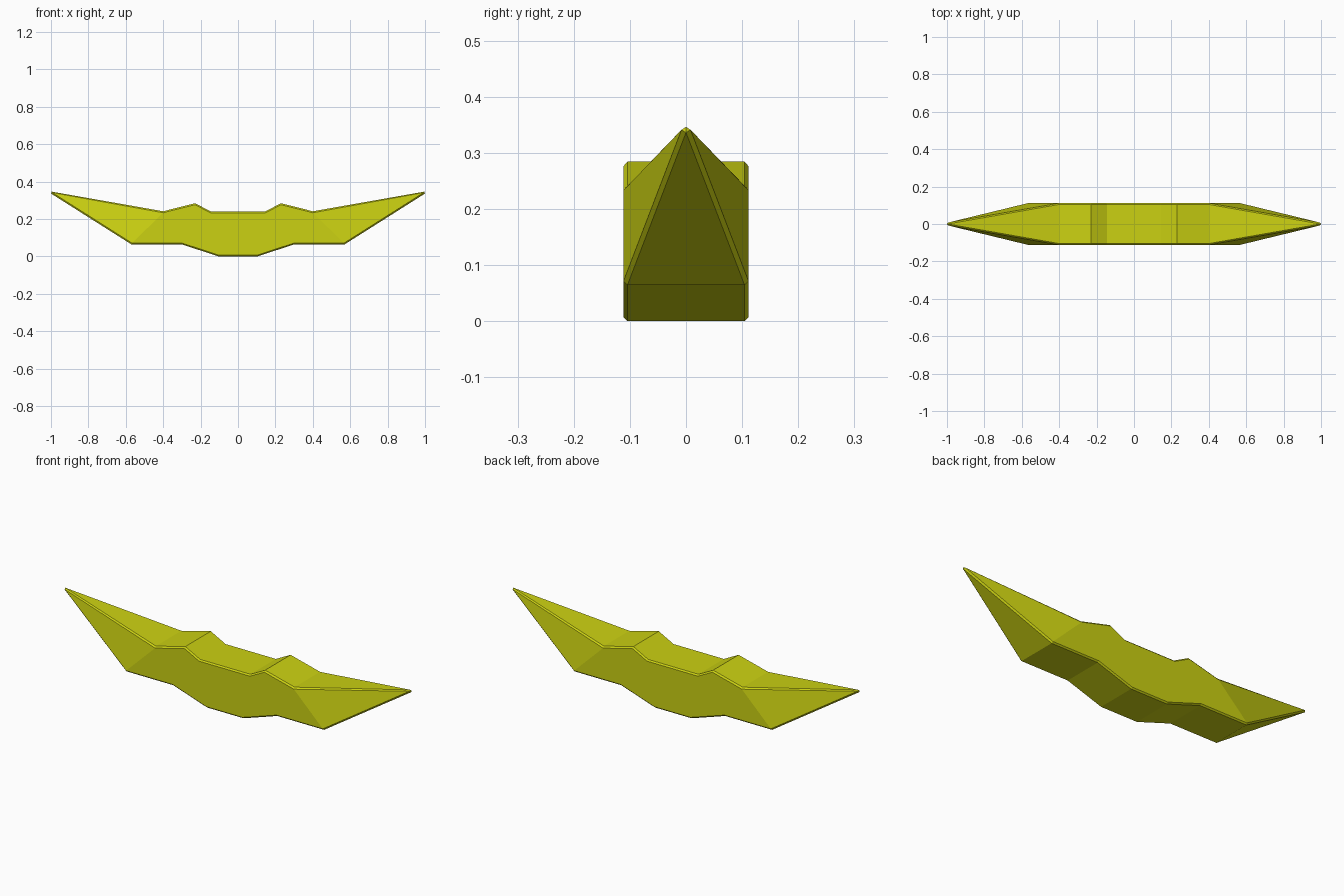
import bpy, bmesh

if "Cube" in bpy.data.objects:
    bpy.data.objects.remove(bpy.data.objects["Cube"])

HALF_WIDTH, RIM_WIDTH = 0.1115, 0.1045   # flat sides and chamfered rim

# One half of the outline from top centre round to bottom centre:
# rim x, rim z, then x and z of the inset side face, then a tip flag
HALF = [
    (0.145, 0.240, 0.147, 0.233, 0),
    (0.230, 0.284, 0.230, 0.276, 0),
    (0.400, 0.241, 0.400, 0.233, 0),
    (0.996, 0.346, 0.993, 0.341, 1),
    (1.000, 0.336, 0.993, 0.341, 1),
    (0.570, 0.064, 0.567, 0.071, 0),
    (0.300, 0.064, 0.299, 0.071, 0),
    (0.105, 0.000, 0.104, 0.007, 0),
]
outline = HALF + [(-x, z, -cx, cz, t) for x, z, cx, cz, t in reversed(HALF)]
n = len(outline)

bm = bmesh.new()


def loop(side, rim):
    """One outline loop; the end points close in on the middle plane."""
    verts = []
    for x, z, cx, cz, tip in outline:
        if rim:
            verts.append(bm.verts.new((x, side * (0 if tip else RIM_WIDTH), z)))
        else:
            verts.append(bm.verts.new((cx, side * (0.008 if tip else HALF_WIDTH), cz)))
    return verts


# Strips round the outline: front chamfer, outer skin, back chamfer
loops = [loop(-1, False), loop(-1, True), loop(1, True), loop(1, False)]
for a, b in zip(loops, loops[1:]):
    for i in range(n):
        j = (i + 1) % n
        bm.faces.new((a[i], a[j], b[j], b[i]))

# Flat middle of each side and the tapering triangle at each end
for cap in (loops[0], loops[3]):
    bm.faces.new([v for v, p in zip(cap, outline) if not p[4]])
    bm.faces.new((cap[2], cap[3], cap[5]))
    bm.faces.new((cap[n - 3], cap[n - 4], cap[n - 6]))

bmesh.ops.remove_doubles(bm, verts=bm.verts[:], dist=1e-5)
bmesh.ops.recalc_face_normals(bm, faces=bm.faces[:])

mesh = bpy.data.meshes.new("winged_blade")
bm.to_mesh(mesh)
bm.free()

# Single flat colour
yellow = bpy.data.materials.new("acid_yellow")
yellow.diffuse_color = (0.60, 0.64, 0.006, 1)
yellow.use_nodes = True
yellow.node_tree.nodes["Principled BSDF"].inputs["Base Color"].default_value = yellow.diffuse_color
mesh.materials.append(yellow)

blade = bpy.data.objects.new("winged_blade", mesh)
bpy.context.collection.objects.link(blade)
